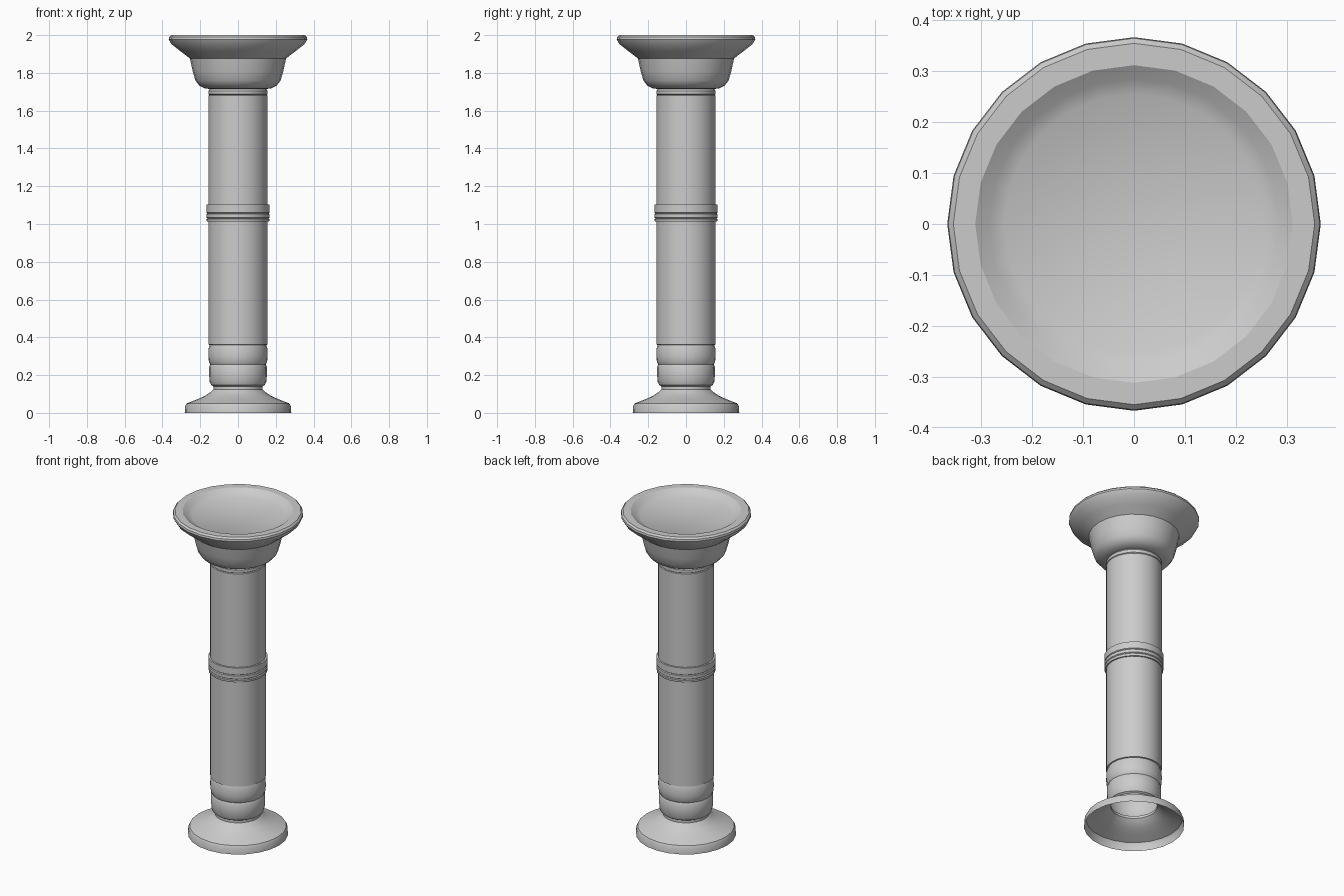
import bpy, bmesh
from math import cos, sin, tau, radians

SIDES = 24


def lathe(name, profile, cap_top=False):
    """Revolve (radius, z) points, listed bottom to top along the outside."""
    bm = bmesh.new()
    rings = [[bm.verts.new((r * cos(tau * i / SIDES), r * sin(tau * i / SIDES), z))
              for i in range(SIDES)] for r, z in profile]
    for lo, hi in zip(rings, rings[1:]):
        for i in range(SIDES):
            j = (i + 1) % SIDES
            bm.faces.new((lo[i], lo[j], hi[j], hi[i]))
    if cap_top:
        bm.faces.new(rings[-1])
    mesh = bpy.data.meshes.new(name)
    bm.to_mesh(mesh)
    bm.free()
    obj = bpy.data.objects.new(name, mesh)
    bpy.context.collection.objects.link(obj)
    bpy.ops.object.select_all(action='DESELECT')
    bpy.context.view_layer.objects.active = obj
    obj.select_set(True)
    bpy.ops.object.shade_smooth_by_angle(angle=radians(30))
    return obj


# Hollow flared foot, open underneath
lathe("foot", [(0.282, 0), (0.28, 0.035), (0.272, 0.05), (0.22, 0.07),
               (0.175, 0.09), (0.145, 0.11), (0.13, 0.125), (0.13, 0.14)])

# Two rounded collars at the bottom of the shaft
lathe("lower_collar", [(0.13, 0.14), (0.142, 0.147), (0.15, 0.165),
                       (0.153, 0.20), (0.153, 0.245), (0.147, 0.257)])
lathe("upper_collar", [(0.147, 0.257), (0.154, 0.27), (0.157, 0.30),
                       (0.156, 0.34), (0.15, 0.36)])

# Main shaft
lathe("shaft", [(0.15, 0.36), (0.157, 0.362), (0.157, 1.68)])

# Stepped ring around the middle
lathe("middle_ring", [(0.157, 1.012), (0.165, 1.012), (0.167, 1.026),
                      (0.162, 1.03), (0.167, 1.034), (0.167, 1.052),
                      (0.162, 1.056), (0.167, 1.06), (0.167, 1.102),
                      (0.157, 1.102)])

# Neck moulding under the bowl
lathe("neck_moulding", [(0.157, 1.68), (0.152, 1.683), (0.157, 1.687),
                        (0.157, 1.705), (0.15, 1.715)])

# Bowl, flared lip and shallow recessed dish on top
lathe("capital", [(0.15, 1.715), (0.175, 1.718), (0.205, 1.733),
                  (0.226, 1.76), (0.24, 1.81), (0.255, 1.877),
                  (0.305, 1.915), (0.352, 1.952), (0.367, 1.978),
                  (0.365, 1.99), (0.355, 2.0), (0.312, 2.0),
                  (0.285, 1.982), (0.255, 1.965)], cap_top=True)
